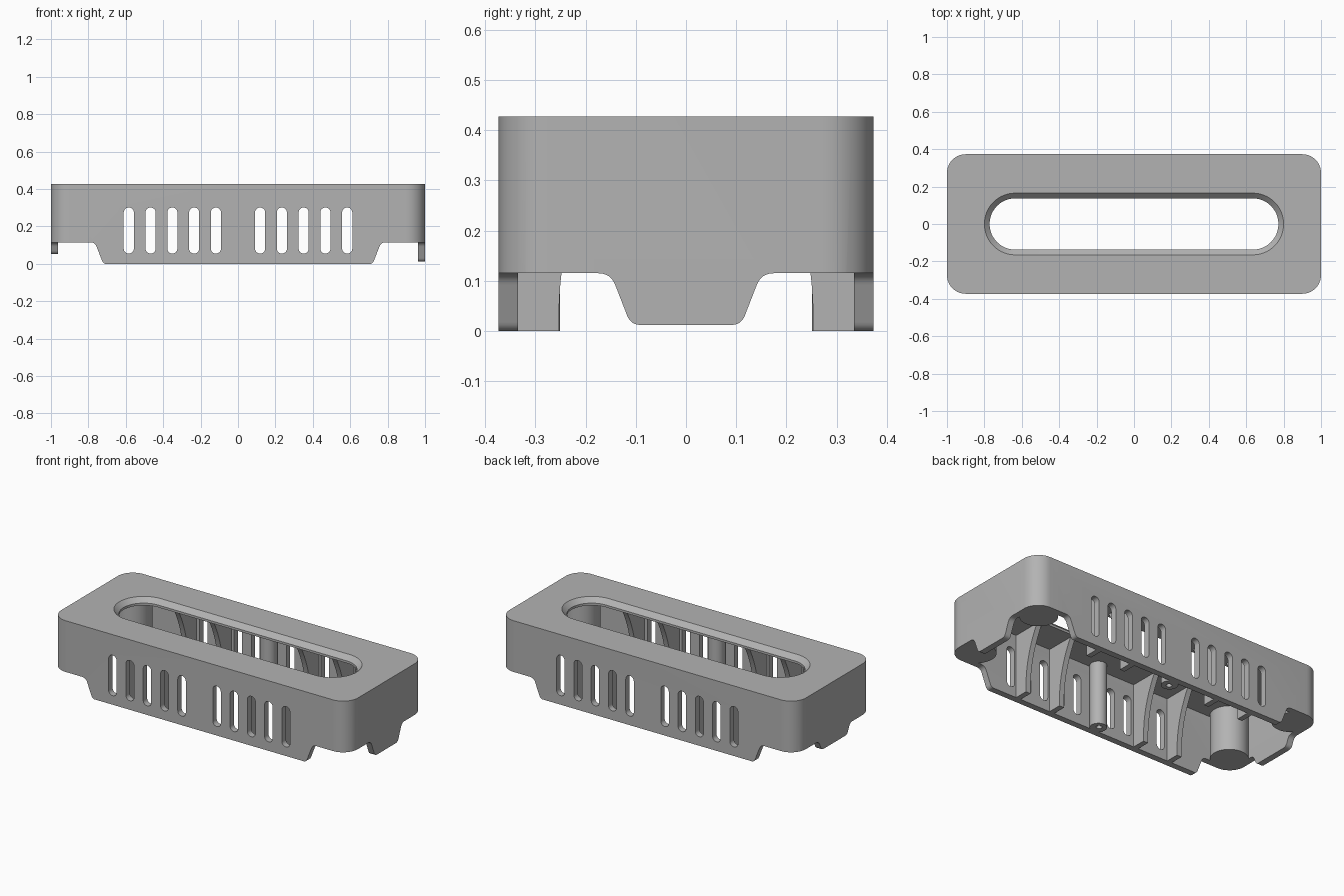
import bpy, bmesh
from math import pi, cos, sin, radians
from mathutils import Vector

cube = bpy.data.objects.get("Cube")
if cube:
    bpy.data.objects.remove(cube, do_unlink=True)

grey = bpy.data.materials.new("plain_grey")
grey.use_nodes = True
colour = (0.45, 0.45, 0.45, 1)
grey.diffuse_color = colour
grey.node_tree.nodes["Principled BSDF"].inputs["Base Color"].default_value = colour

HX, HY, TOP, GAP, WALL, ROOF = 1.0, 0.373, 0.427, 0.115, 0.038, 0.385


def loft(name, rings):
    """Closed solid through rings of 3D points."""
    bm = bmesh.new()
    loops = [[bm.verts.new(p) for p in ring] for ring in rings]
    n = len(loops[0])
    for a, b in zip(loops, loops[1:]):
        for i in range(n):
            bm.faces.new((a[i], a[(i + 1) % n], b[(i + 1) % n], b[i]))
    bm.faces.new(loops[0][::-1])
    bm.faces.new(loops[-1])
    bmesh.ops.recalc_face_normals(bm, faces=bm.faces)
    me = bpy.data.meshes.new(name)
    bm.to_mesh(me)
    bm.free()
    me.materials.append(grey)
    ob = bpy.data.objects.new(name, me)
    bpy.context.collection.objects.link(ob)
    return ob


def prism(name, outline, axis, lo, hi):
    """Extrude a 2D outline along one axis."""
    place = {"x": lambda u, v, d: (d, u, v),
             "y": lambda u, v, d: (u, d, v),
             "z": lambda u, v, d: (u, v, d)}[axis]
    return loft(name, [[place(u, v, d) for u, v in outline] for d in (lo, hi)])


def rounded(hx, hy, r, cx=0, cy=0, steps=10):
    """Rectangle outline with rounded corners."""
    pts = []
    for k, (sx, sy) in enumerate([(1, 1), (-1, 1), (-1, -1), (1, -1)]):
        for i in range(steps + 1):
            a = (k + i / steps) * pi / 2
            pts.append((cx + sx * (hx - r) + r * cos(a),
                        cy + sy * (hy - r) + r * sin(a)))
    return pts


def circle(cx, cy, r, n=40):
    return [(cx + r * cos(2 * pi * i / n), cy + r * sin(2 * pi * i / n)) for i in range(n)]


def soften(points, radii, steps=6):
    """Round the chosen corners of a polygon."""
    out = []
    for i, r in enumerate(radii):
        p = Vector(points[i])
        if not r:
            out.append(p)
            continue
        a = p + (Vector(points[i - 1]) - p).normalized() * r
        b = p + (Vector(points[(i + 1) % len(points)]) - p).normalized() * r
        for k in range(steps + 1):
            t = k / steps
            out.append(a * (1 - t) ** 2 + p * 2 * t * (1 - t) + b * t * t)
    return out


def cut(ob, cutter):
    mod = ob.modifiers.new("cut", "BOOLEAN")
    mod.operation, mod.solver, mod.object = "DIFFERENCE", "EXACT", cutter
    bpy.context.view_layer.objects.active = ob
    bpy.ops.object.modifier_apply(modifier=mod.name)
    bpy.data.objects.remove(cutter, do_unlink=True)


def smooth(ob):
    bpy.ops.object.select_all(action="DESELECT")
    ob.select_set(True)
    bpy.context.view_layer.objects.active = ob
    bpy.ops.object.shade_smooth_by_angle(angle=radians(30))


# Housing: rounded box hollowed from below
housing = prism("housing", rounded(HX, HY, 0.1), "z", 0, TOP)
cut(housing, prism("cavity", rounded(HX - WALL, HY - WALL, 0.06), "z", -0.1, ROOF))

# Long opening in the top with a chamfered rim
def stadium(grow, z):
    r = 0.137 + grow
    return [(x, y, z) for x, y in rounded(0.772 + grow, r, r - 0.0005, steps=16)]

cut(housing, loft("opening", [stadium(0, ROOF - 0.05), stadium(0, TOP - 0.028),
                              stadium(0.028, TOP), stadium(0.028, TOP + 0.05)]))

# Lower edge: skirts on the long sides, tabs on the short ends
def gap(inner, slope, outer, low, side):
    """Space under the edge, beside a sloped skirt."""
    pts = [(inner - 0.03, -0.1), (inner - 0.03, low), (inner, low),
           (inner + slope, GAP), (outer, GAP), (outer, -0.1)]
    return [(side * p[0], p[1]) for p in soften(pts, [0, 0, 0.02, 0.025, 0, 0])]

for sx in (-1, 1):
    for sy in (-1, 1):
        y0, y1 = sorted((sy * 0.3, sy * 0.5))
        cut(housing, prism("skirt_gap", gap(0.72, 0.045, 1.1, -0.001, sx), "y", y0, y1))
        x0, x1 = sorted((sx * 0.9, sx * 1.1))
        low = 0.012 if sx > 0 else 0.052
        inner = 0.11 if sx > 0 else 0.124
        cut(housing, prism("tab_gap", gap(inner, 0.15 - inner, 0.32, low, sy), "x", x0, x1))
    # Trim the bottom of each end tab
    cut(housing, prism("tab_trim", [(-0.32, -0.1), (0.32, -0.1), (0.32, low), (-0.32, low)],
                       "x", x0, x1))

# Vent slots through both long walls
for side in (-1, 1):
    for i in range(5):
        x = side * (0.118 + i * 0.1165)
        cut(housing, prism("slot", rounded(0.027, 0.123, 0.0265, x, 0.178), "y", -0.5, 0.5))
smooth(housing)

# Curved ribs between the slots, flaring towards the roof
def rib_outline(sy):
    pts = [(HY - WALL + 0.01, 0.0), (0.253, 0.0)]
    for i in range(11):
        t = i / 10
        pts.append((0.253 - 0.095 * t ** 2.2, 0.02 + t * (ROOF - 0.015)))
    pts.append((HY - WALL + 0.01, ROOF + 0.005))
    return [(sy * y, z) for y, z in pts]

for sy, wall in ((-1, "front"), (1, "back")):
    for x in (-0.53, -0.295, 0.295, 0.53):
        smooth(prism(wall + "_rib", rib_outline(sy), "x", x - 0.016, x + 0.016))

    # Middle screw post with a pilot hole
    post = prism(wall + "_screw_post", circle(0, sy * 0.298, 0.047), "z", 0, ROOF + 0.005)
    cut(post, prism("pilot_hole", circle(0, sy * 0.292, 0.016, 20), "z", -0.1, 0.2))
    smooth(post)

    # Round posts filling the corners
    for sx in (-1, 1):
        smooth(prism(wall + "_corner_post", circle(sx * 0.885, sy * 0.258, 0.105),
                     "z", GAP, ROOF + 0.005))
